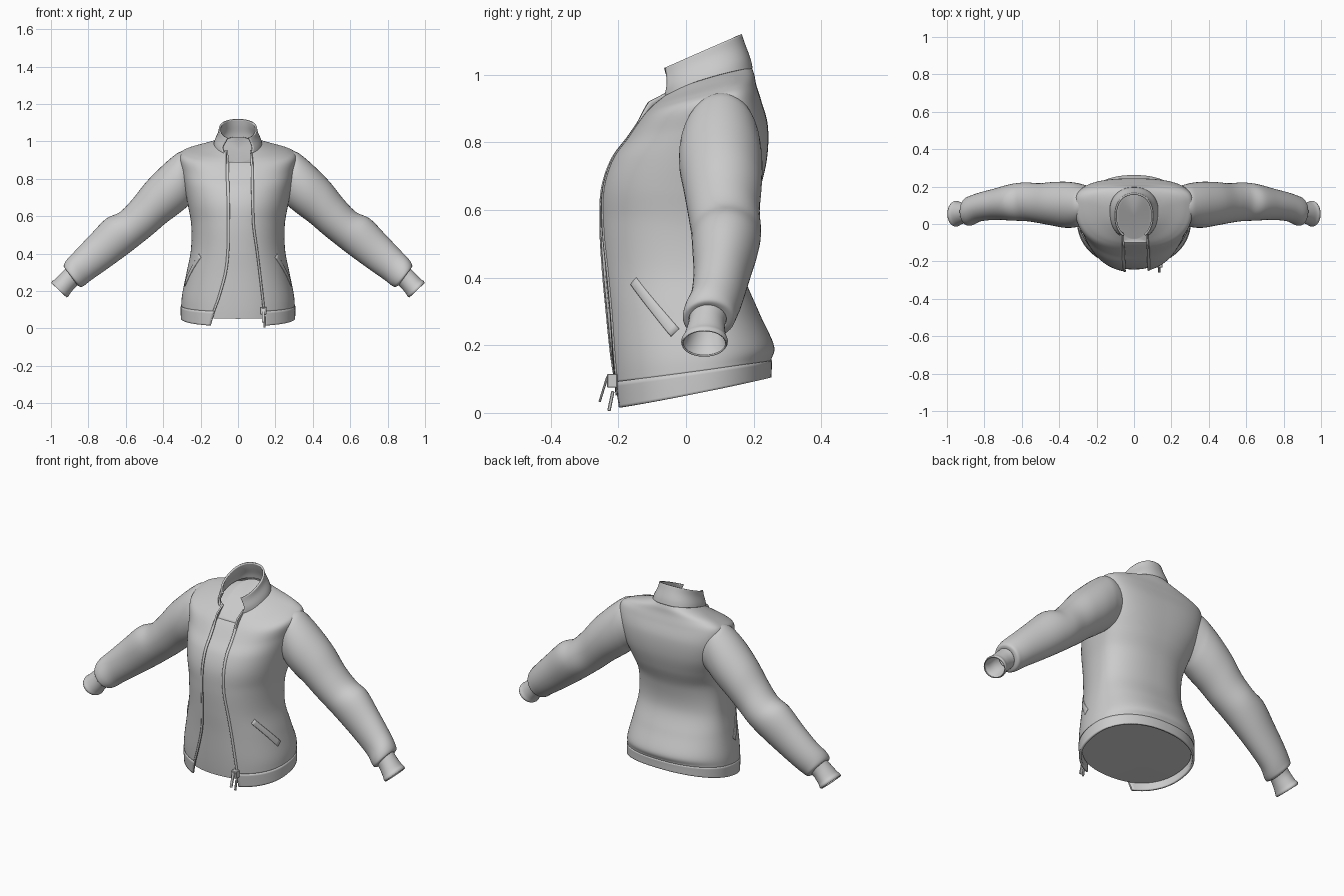
import bpy, bmesh
from math import sin, cos, asin, pi
from mathutils import Vector, Matrix

if "Cube" in bpy.data.objects:
    bpy.data.objects.remove(bpy.data.objects["Cube"])

E = 0.9  # roundness of the sections


def spline(rows, s):
    """Catmull-Rom interpolation through rows of numbers."""
    n = len(rows) - 1
    i = min(int(s), n - 1)
    t = s - i
    a, b, c, d = (rows[min(max(k, 0), n)] for k in (i - 1, i, i + 1, i + 2))
    return [0.5 * (2 * q + (r - p) * t + (2 * p - 5 * q + 4 * r - v) * t * t
                   + (3 * q - p - 3 * r + v) * t ** 3) for p, q, r, v in zip(a, b, c, d)]


def power(v, e=E):
    return (1 if v >= 0 else -1) * abs(v) ** e


def squareness(rows, s):
    """The chest and shoulders are squarer, so that they run into the sleeves."""
    return max(0, 1 - ((s - 8.3) / 3) ** 2) if rows is BODY else 0


def surf(rows, s, th):
    """Point on a torso-like surface; th runs from the front through +x."""
    w, yf, yb, yc, zf, zs, zb = spline(rows, s)[:7]
    c, sn = cos(th), sin(th)
    sq = squareness(rows, s)
    y = yc - (yc - yf) * power(c, E - .05 * sq) if c > 0 else yc - (yb - yc) * power(c, E - .32 * sq)
    lin = lambda v: zf + (zb - zf) * (v - yf) / (yb - yf)
    z = lin(y) + (zs - lin(yc)) * sn * sn
    return Vector((w * power(sn, E - .12 * sq), y, z))


def offset(rows, s, th, d):
    p = surf(rows, s, th)
    s1, s2 = max(s - .05, 0), min(s + .05, len(rows) - 1)
    n = (surf(rows, s, th + .02) - surf(rows, s, th - .02)).cross(surf(rows, s2, th) - surf(rows, s1, th))
    return p + n.normalized() * d


def edges(rows, s):
    """Angles of the two edges of the front opening."""
    r = spline(rows, s)
    e = E - .12 * squareness(rows, s)
    f = lambda x: asin(min(1, max(0, x / r[0])) ** (1 / e))
    return f(r[8]), 2 * pi - f(r[7])


def loft(name, grid, closed=False, thick=.008, mirror=False):
    bm = bmesh.new()
    vs = [[bm.verts.new(p) for p in row] for row in grid]
    m = len(grid[0])
    for a, b in zip(vs, vs[1:]):
        for j in range(m if closed else m - 1):
            k = (j + 1) % m
            bm.faces.new((a[j], a[k], b[k], b[j]))
    bmesh.ops.remove_doubles(bm, verts=bm.verts[:], dist=1e-5)
    me = bpy.data.meshes.new(name)
    bm.to_mesh(me)
    bm.free()
    ob = bpy.data.objects.new(name, me)
    bpy.context.collection.objects.link(ob)
    if mirror:
        mod = ob.modifiers.new("mirror", 'MIRROR')
        mod.use_mirror_merge = False
    if thick:
        mod = ob.modifiers.new("thickness", 'SOLIDIFY')
        mod.thickness = thick
        mod.offset = -1
    bpy.ops.object.select_all(action='DESELECT')
    ob.select_set(True)
    bpy.context.view_layer.objects.active = ob
    bpy.ops.object.shade_smooth_by_angle(angle=.7)


def wrap(rows, s0, s1, ns, nt, d=0.0):
    grid = []
    for i in range(ns + 1):
        s = s0 + (s1 - s0) * i / ns
        a, b = edges(rows, s)
        grid.append([offset(rows, s, a + (b - a) * j / nt, d) for j in range(nt + 1)])
    return grid


# width, y front, y back, y side, z front, z side, z back, left and right opening
BODY = [(.303, -.218, .250, .03, .012, .057, .105, .150, .145),
        (.303, -.226, .252, .03, .090, .123, .155, .128, .138),
        (.298, -.232, .260, .03, .170, .185, .200, .100, .130),
        (.275, -.240, .215, .03, .300, .300, .300, .065, .115),
        (.252, -.250, .170, .03, .420, .420, .420, .052, .100),
        (.250, -.257, .180, .03, .550, .550, .550, .050, .082),
        (.268, -.252, .218, .05, .660, .660, .660, .050, .078),
        (.287, -.222, .240, .08, .750, .750, .755, .052, .076),
        (.304, -.174, .242, .10, .815, .840, .850, .054, .075),
        (.315, -.135, .222, .10, .870, .922, .925, .055, .074),
        (.278, -.110, .208, .10, .900, .955, .970, .056, .072),
        (.195, -.086, .202, .09, .923, .978, 1.00, .057, .070),
        (.130, -.060, .195, .07, .945, .992, 1.02, .058, .068)]

# torso and hem band
loft("body", wrap(BODY, .95, 12, 88, 110))
loft("hem_band", wrap(BODY, 0, 1, 6, 110, .003), thick=.011)

# closed inner lining filling the jacket, with a tilted cap at the neck and one at the hem
ring = lambda s, d: [offset(BODY, s, 2 * pi * j / 100, d) for j in range(100)]
NECK = [(.092, -.082, .165, .05, .888, .960, 1.025), (.080, -.078, .155, .05, .890, .960, 1.025)]
inner = [ring(.55 + 9.45 * i / 70, -.014) for i in range(71)]
inner += [[surf(NECK, k, 2 * pi * j / 100) for j in range(100)] for k in (0, 1)]
centre = lambda row: [sum(row, Vector()) / len(row)] * len(row)
inner = [centre(inner[0])] + inner + [centre(inner[-1])]
loft("inner_lining", inner, closed=True, thick=0)

# stand-up collar
COLLAR = [(.131, -.083, .197, .065, .930, .978, 1.02, .075, .072),
          (.124, -.086, .190, .06, .957, 1.005, 1.05, .085, .080),
          (.108, -.085, .175, .05, .988, 1.040, 1.09, .070, .070),
          (.102, -.082, .165, .045, 1.012, 1.068, 1.12, .057, .060)]
loft("collar", wrap(COLLAR, 0, 3, 12, 72), thick=.010)

# narrow zip tapes along the two front edges, lifting away near the neck
for name, k, sg in (("right_zip_tape", 0, 1), ("left_zip_tape", 1, -1)):
    grid = []
    for i in range(81):
        s = 12 * i / 80
        th, w = edges(BODY, s)[k], spline(BODY, s)[0]
        lift = .002 + .014 * max(0, 1 - abs(s - 10.3) / 1.6)
        row = [offset(BODY, s, th + sg * dx / w, lift if dx < .005 else .0005)
               for dx in (-.005, 0, .003, .008)]
        grid.append(row if sg > 0 else row[::-1])
    loft(name, grid, thick=.004)

# slanted pocket welts
grid = []
for i in range(13):
    t = i / 12
    s, th = 2.5 + 1.25 * t, 1.37 - .49 * t
    grid.append([offset(BODY, s - .09 * q, th - .045 * q, .003 if abs(q) < 1 else .001)
                 for q in (1, .8, 0, -.8, -1)])
loft("pocket_welts", grid, thick=.004, mirror=True)

# top x,z / bottom x,z / front and back y of each sleeve section
SLEEVE = [(.275, .946, .225, .690, .010, .205),
          (.310, .944, .255, .668, -.006, .214),
          (.345, .922, .285, .640, -.018, .221),
          (.410, .865, .330, .605, -.020, .226),
          (.490, .784, .390, .560, -.008, .224),
          (.565, .690, .450, .508, .005, .218),
          (.632, .622, .520, .452, .015, .222),
          (.706, .586, .590, .398, .018, .215),
          (.790, .500, .690, .325, .022, .190),
          (.866, .420, .780, .262, .014, .168),
          (.915, .368, .822, .230, -.006, .152),
          (.932, .335, .842, .222, -.008, .142),
          (.922, .318, .860, .232, .008, .120)]
CUFF = [(.918, .325, .852, .238, .010, .120),
        (.940, .302, .875, .215, .006, .115),
        (.975, .266, .898, .186, -.006, .118),
        (.992, .254, .908, .170, -.014, .124),
        (.998, .243, .917, .166, -.012, .120)]


def tube(rows, n, m=40):
    grid = []
    for i in range(n + 1):
        tx, tz, bx, bz, y0, y1 = spline(rows, (len(rows) - 1) * i / n)
        c = Vector(((tx + bx) / 2, (y0 + y1) / 2, (tz + bz) / 2))
        u = Vector(((tx - bx) / 2, 0, (tz - bz) / 2))
        v = Vector((0, (y0 - y1) / 2, 0))
        grid.append([c + u * cos(2 * pi * j / m) + v * sin(2 * pi * j / m) for j in range(m)])
    return grid


loft("sleeves", tube(SLEEVE, 72), closed=True, mirror=True)
loft("cuffs", tube(CUFF, 16), closed=True, thick=.005, mirror=True)


# zip slider, pull tab and end pin at the bottom of the right front edge
def box(name, loc, size, tilt):
    bm = bmesh.new()
    bmesh.ops.create_cube(bm, size=1, matrix=Matrix.Translation(loc) @ Matrix.Rotation(tilt, 4, 'X')
                          @ Matrix.Diagonal((*size, 1)))
    bmesh.ops.bevel(bm, geom=bm.edges[:], offset=.002, segments=1, affect='EDGES')
    me = bpy.data.meshes.new(name)
    bm.to_mesh(me)
    bm.free()
    bpy.context.collection.objects.link(bpy.data.objects.new(name, me))


box("zip_slider", (.135, -.218, .095), (.034, .030, .040), 0)
box("zip_pull", (.135, -.244, .070), (.016, .007, .080), -.3)
box("zip_pin", (.142, -.222, .035), (.010, .010, .060), -.2)
